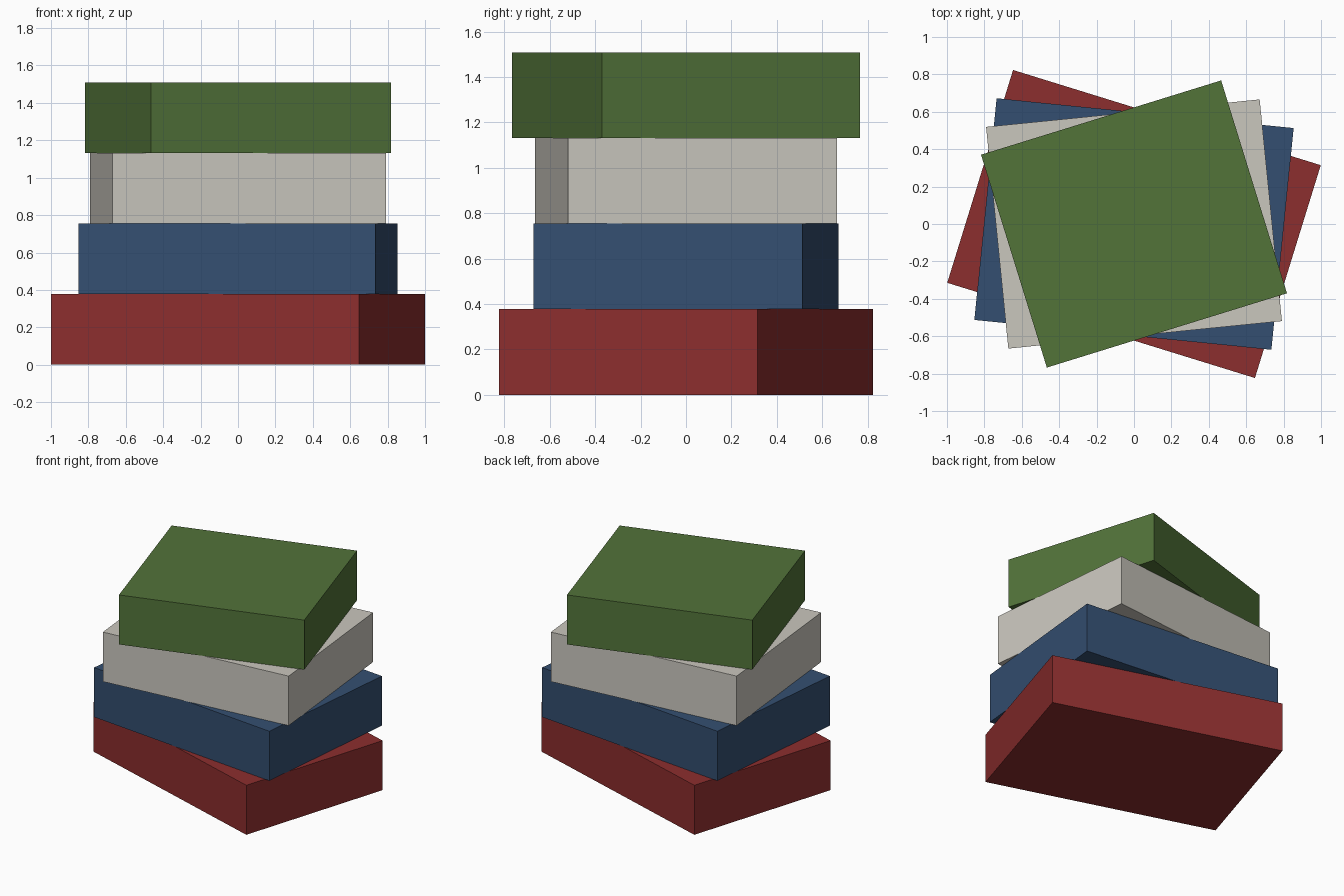
import bpy

if "Cube" in bpy.data.objects:
    bpy.data.objects.remove(bpy.data.objects["Cube"])

HEIGHT = 0.377   # thickness of each slab
DEPTH = 1.191    # shared short side


def linear(r, g, b):
    def channel(c):
        c /= 255
        return c / 12.92 if c <= 0.04045 else ((c + 0.055) / 1.055) ** 2.4
    return (channel(r), channel(g), channel(b), 1.0)


def slab(name, level, width, angle, colour_name, rgb):
    bpy.ops.mesh.primitive_cube_add(
        size=1, location=(0, 0, (level + 0.5) * HEIGHT), rotation=(0, 0, angle))
    obj = bpy.context.object
    obj.name = name
    obj.scale = (width, DEPTH, HEIGHT)
    mat = bpy.data.materials.new(colour_name)
    mat.diffuse_color = linear(*rgb)
    mat.use_nodes = True
    mat.node_tree.nodes["Principled BSDF"].inputs["Base Color"].default_value = mat.diffuse_color
    obj.data.materials.append(mat)


# Stack of slabs, each narrower and twisted further than the one below
layers = [
    ("bottom_slab", "red", (140, 46, 46)),
    ("lower_middle_slab", "blue", (52, 79, 113)),
    ("upper_middle_slab", "off white", (202, 199, 190)),
    ("top_slab", "green", (82, 115, 57)),
]
for i, (name, colour_name, rgb) in enumerate(layers):
    slab(name, i, 1.722 - 0.126 * i, -0.3 + 0.2 * i, colour_name, rgb)
